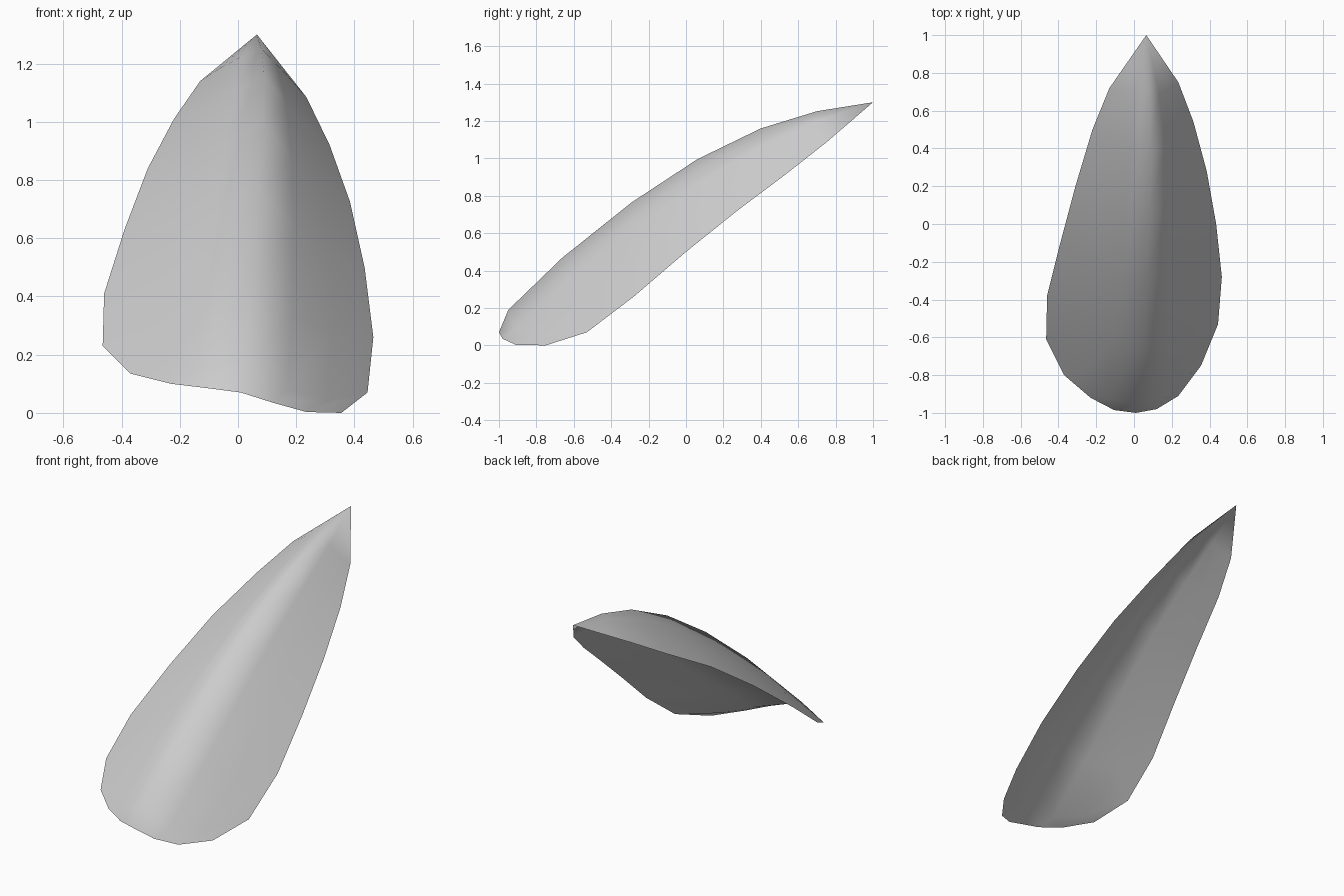
import bpy, bmesh
from mathutils import Vector

if "Cube" in bpy.data.objects:
    bpy.data.objects.remove(bpy.data.objects["Cube"])

# Each row crosses the petal: left rim, ridge, right rim (from the base up),
# then how deep the underside is hollowed (0 flat, 1 up to the ridge)
rows = [
    ((-.465, -.61, .23), (.03, -.95, .19), (.445, -.53, .07), .8),
    ((-.46, -.38, .41), (.05, -.66, .47), (.465, -.28, .26), .68),
    ((-.39, -.10, .63), (.07, -.29, .765), (.435, 0, .50), .63),
    ((-.31, .20, .84), (.085, .06, .995), (.385, .28, .725), .62),
    ((-.22, .50, 1.01), (.09, .40, 1.16), (.315, .54, .92), .62),
    ((-.13, .72, 1.14), (.08, .70, 1.252), (.235, .75, 1.085), .62),
]
base = [(-.37, -.80, .135), (-.23, -.92, .10), (-.105, -.985, .085), (.01, -1, .07),
        (.12, -.98, .035), (.235, -.91, .003), (.355, -.75, 0)]
tip = (.065, 1, 1.3)
normal = Vector((0, -.65, .76))     # outward direction of the leaning petal


def half(ridge, rim, t):
    """Point between ridge and rim, lagging along the petal and slightly bulged."""
    a, b = Vector(ridge), Vector(rim)
    lag = (b.y - a.y) * t * (1 - t)
    return a.lerp(b, t) + Vector((0, -lag, -.85 * lag)) + normal * .07 * t * (1 - t)


def cross_row(left, ridge, right):
    return ([half(ridge, left, t) for t in (1, 2/3, 1/3)] + [Vector(ridge)]
            + [half(ridge, right, t) for t in (1/3, 2/3, 1)])


def hollow_row(row, depth):
    """Lower the inner points of a row towards the straight line between rims."""
    l, r = row[0], row[-1]
    out = []
    for p in row[1:-1]:
        chord = l.lerp(r, (p.x - l.x) / (r.x - l.x))
        out.append(p - normal * (p - chord).dot(normal) * (1 - depth))
    return out


bm = bmesh.new()
upper = [[bm.verts.new(p) for p in r] for r in [base] + [cross_row(*r[:3]) for r in rows]]
lower = [upper[0]]
for vs, r in zip(upper[1:], rows):
    inner = hollow_row([v.co for v in vs], r[3])
    lower.append([vs[0]] + [bm.verts.new(p) for p in inner] + [vs[-1]])
top = bm.verts.new(tip)

# Ridged outer skin and hollow underside, sharing rim and tip
for grid in (upper, lower):
    for lo, hi in zip(grid, grid[1:]):
        for i in range(6):
            bm.faces.new((lo[i], lo[i + 1], hi[i + 1], hi[i]))
    for i in range(6):
        bm.faces.new((grid[-1][i], grid[-1][i + 1], top))
bmesh.ops.recalc_face_normals(bm, faces=bm.faces)

mesh = bpy.data.meshes.new("petal")
bm.to_mesh(mesh)
bm.free()
petal = bpy.data.objects.new("petal", mesh)
bpy.context.collection.objects.link(petal)
bpy.context.view_layer.objects.active = petal
petal.select_set(True)
bpy.ops.object.shade_smooth_by_angle(angle=1.4)
